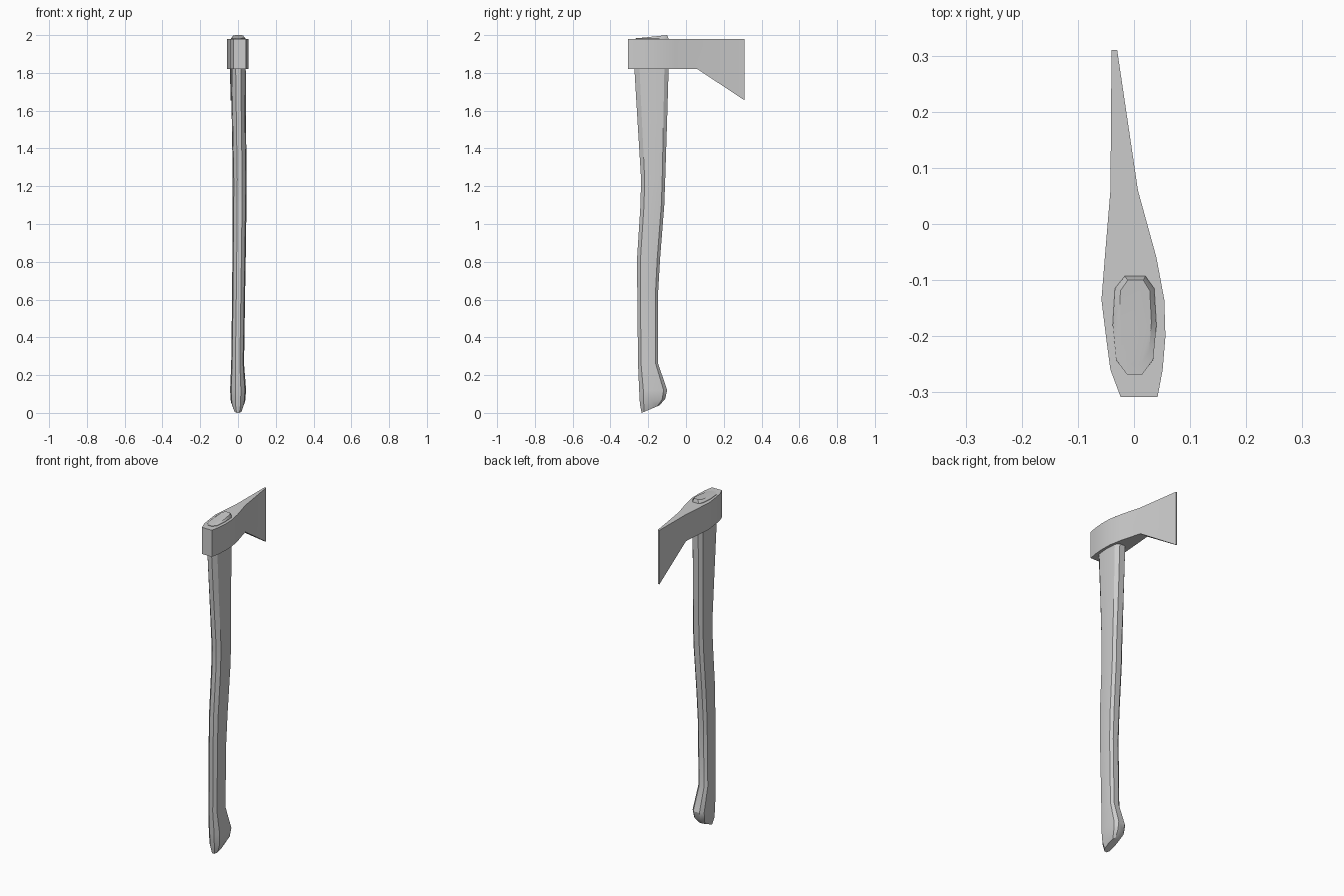
import bpy
import bmesh
from math import radians

default_cube = bpy.data.objects.get("Cube")
if default_cube:
    bpy.data.objects.remove(default_cube, do_unlink=True)

# One plain grey for the whole tool
grey = bpy.data.materials.new("plain grey")
grey.use_nodes = True
grey.diffuse_color = (0.6, 0.6, 0.6, 1)
grey.node_tree.nodes["Principled BSDF"].inputs["Base Color"].default_value = grey.diffuse_color


def loft(name, rings, angle):
    """Skin a list of equal-length point rings, close both ends and smooth by angle."""
    bm = bmesh.new()
    loops = [[bm.verts.new(point) for point in ring] for ring in rings]
    for lower, upper in zip(loops, loops[1:]):
        for i in range(len(lower)):
            j = (i + 1) % len(lower)
            bm.faces.new((lower[i], lower[j], upper[j], upper[i]))
    bm.faces.new(reversed(loops[0]))
    bm.faces.new(loops[-1])
    bmesh.ops.recalc_face_normals(bm, faces=bm.faces)

    mesh = bpy.data.meshes.new(name)
    bm.to_mesh(mesh)
    bm.free()
    mesh.materials.append(grey)
    obj = bpy.data.objects.new(name, mesh)
    bpy.context.collection.objects.link(obj)
    bpy.ops.object.select_all(action="DESELECT")
    obj.select_set(True)
    bpy.context.view_layer.objects.active = obj
    bpy.ops.object.shade_smooth_by_angle(angle=radians(angle))
    return obj


# Handle cross-section on a unit square: rounded front, flatter back
SECTION = [(-.45, 1), (.5, 1), (.9, .75), (1, 0), (.85, -.7),
           (.35, -1), (-.35, -1), (-.85, -.7), (-1, 0), (-.9, .75)]


def handle_ring(z, front, back, left, right, tilt=0):
    """Fit the section between its limits; tilt raises the back of the ring."""
    middle, depth = (front + back) / 2, (back - front) / 2
    centre, width = (left + right) / 2, (right - left) / 2
    return [(centre + u * width, middle + v * depth, z + tilt * v)
            for u, v in SECTION]


# Curved handle with a slanted, flared foot and a crowned tip above the head
handle = loft("handle", [handle_ring(*station) for station in (
    (.02, -.235, -.14, -.022, .022, .02),
    (.06, -.244, -.11, -.038, .038, .015),
    (.12, -.248, -.1, -.042, .043),
    (.26, -.254, -.147, -.036, .032),
    (.65, -.258, -.147, -.031, .038),
    (.82, -.259, -.137, -.03, .041),
    (1.1, -.241, -.115, -.028, .045),
    (1.24, -.238, -.11, -.028, .046),
    (1.55, -.257, -.1, -.033, .042),
    (1.82, -.273, -.092, -.038, .041),
    (1.983, -.268, -.093, -.038, .04),
    (1.992, -.25, -.1, -.027, .031, .008),
)], 30)

# Axe head: poll to cutting edge, with the beard dropping beyond BEARD_START
TOP, UNDERSIDE, BEARD_START, BEARD_SLOPE = 1.98, 1.82, .06, .66


def head_ring(y, left, right):
    bottom = UNDERSIDE - max(0, y - BEARD_START) * BEARD_SLOPE
    return [(left, y, TOP), (right, y, TOP), (right, y, bottom), (left, y, bottom)]


axe_head = loft("axe_head", [head_ring(*station) for station in (
    (-.308, -.024, .042),
    (-.26, -.042, .051),
    (-.2, -.05, .056),
    (-.135, -.058, .054),
    (-.06, -.052, .04),
    (BEARD_START, -.042, .007),
    (.31, -.04, -.03),
)], 30)
